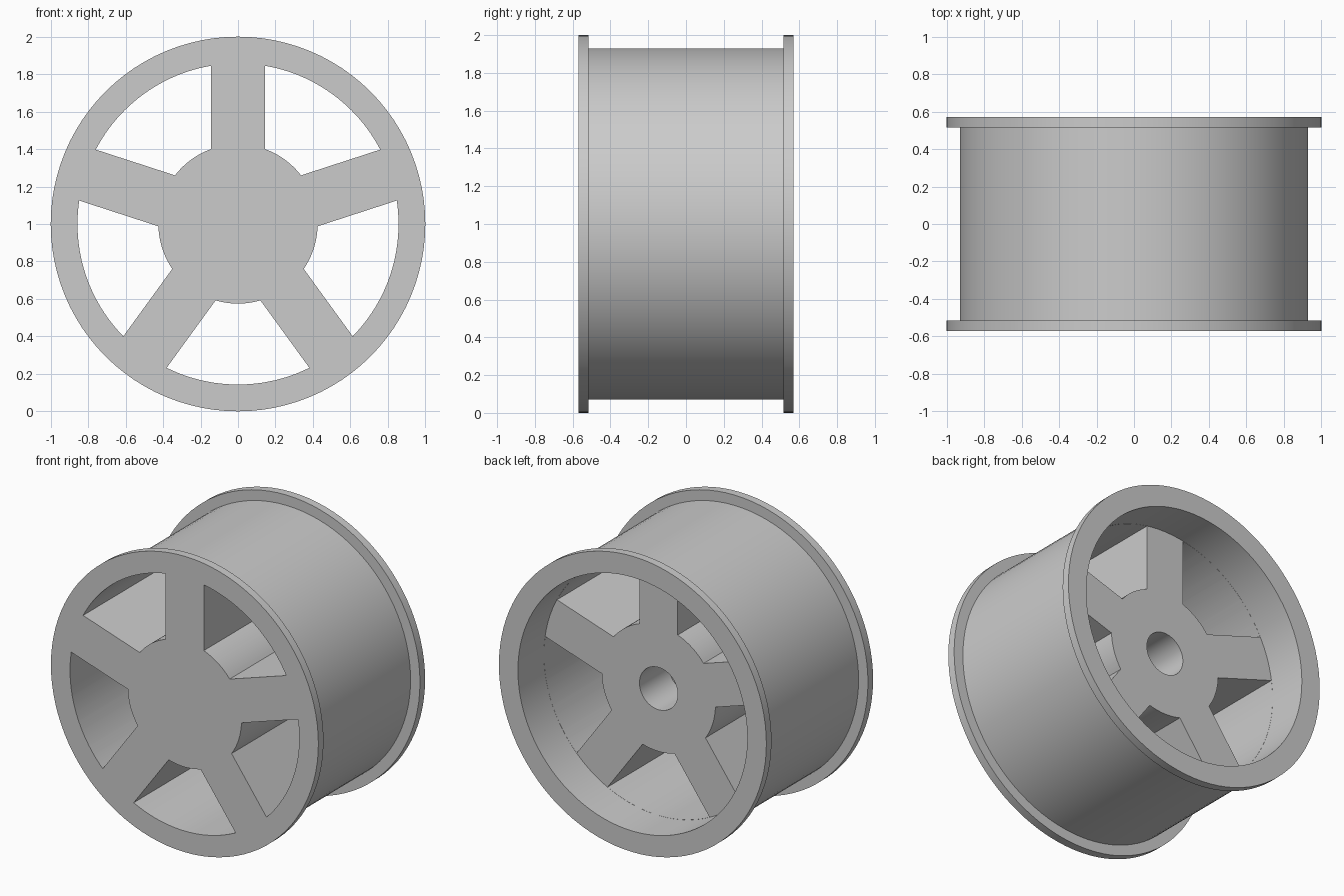
import bpy, bmesh
from math import sin, cos, asin, pi, radians
from mathutils import Matrix, Vector

if "Cube" in bpy.data.objects:
    bpy.data.objects.remove(bpy.data.objects["Cube"])

SEGMENTS = 96
SPOKES = 5
CENTRE_Z = 1.0
HALF = 0.57            # half the wheel's width
RIM_INNER = 0.858
HUB_R = 0.425
BORE_R = 0.143
SPOKE_HALF = 0.143
SPOKE_BACK = 0.293     # rear face of hub and spokes

grey = bpy.data.materials.new("grey")
grey.use_nodes = True
grey.diffuse_color = (0.6, 0.6, 0.6, 1)
grey.node_tree.nodes["Principled BSDF"].inputs["Base Color"].default_value = (0.6, 0.6, 0.6, 1)


def make_object(name, bm):
    bmesh.ops.recalc_face_normals(bm, faces=bm.faces)
    mesh = bpy.data.meshes.new(name)
    bm.to_mesh(mesh)
    bm.free()
    mesh.materials.append(grey)
    obj = bpy.data.objects.new(name, mesh)
    bpy.context.collection.objects.link(obj)
    return obj


def lathe(name, profile):
    """Spin (radius, y) points around the axle."""
    bm = bmesh.new()
    verts = [bm.verts.new((r, y, CENTRE_Z)) for r, y in profile]
    edges = [bm.edges.new(pair) for pair in zip(verts, verts[1:])]
    bmesh.ops.spin(bm, geom=verts + edges, cent=(0, 0, CENTRE_Z), axis=(0, 1, 0),
                   angle=2 * pi, steps=SEGMENTS, use_merge=True)
    bmesh.ops.remove_doubles(bm, verts=bm.verts, dist=1e-4)
    # Close both ends with single flat faces
    bmesh.ops.holes_fill(bm, edges=[e for e in bm.edges if e.is_boundary])
    return make_object(name, bm)


def arc(radius, steps):
    """Arc across one opening, between the sides of two neighbouring spokes."""
    inset = asin(SPOKE_HALF / radius)
    span = 2 * pi / SPOKES - 2 * inset
    angles = [inset + span * i / steps for i in range(steps + 1)]
    return [Vector((radius * sin(a), 0, radius * cos(a))) for a in angles]


# Solid wheel: front face, two flanges, barrel, recessed back and blind bore
lip = HALF - 0.055
wheel = lathe("wheel", [
    (BORE_R, -HALF), (1, -HALF), (1, -lip), (0.93, -lip),
    (0.93, lip), (1, lip), (1, HALF), (RIM_INNER, HALF),
    (RIM_INNER, SPOKE_BACK), (BORE_R, SPOKE_BACK), (BORE_R, SPOKE_BACK - 0.31)])

# Five openings between the spokes
bm = bmesh.new()
outline = arc(RIM_INNER - 0.001, 24) + arc(HUB_R, 16)[::-1]
for i in range(SPOKES):
    turn = Matrix.Rotation(radians(360 / SPOKES * i), 3, 'Y')
    face = bm.faces.new([bm.verts.new(turn @ p + Vector((0, -HALF - 0.1, CENTRE_Z)))
                         for p in outline])
    grown = bmesh.ops.extrude_face_region(bm, geom=[face])["geom"]
    bmesh.ops.translate(bm, vec=(0, HALF + 0.1 + SPOKE_BACK + 0.05, 0),
                        verts=[v for v in grown if isinstance(v, bmesh.types.BMVert)])
cutter = make_object("opening_cutter", bm)
cutter.hide_render = True

cut = wheel.modifiers.new("openings", 'BOOLEAN')
cut.operation = 'DIFFERENCE'
cut.solver = 'EXACT'
cut.object = cutter

bpy.ops.object.select_all(action='DESELECT')
wheel.select_set(True)
bpy.context.view_layer.objects.active = wheel
bpy.ops.object.modifier_apply(modifier=cut.name)
bpy.data.objects.remove(cutter)
bpy.ops.object.shade_smooth_by_angle(angle=radians(30))
